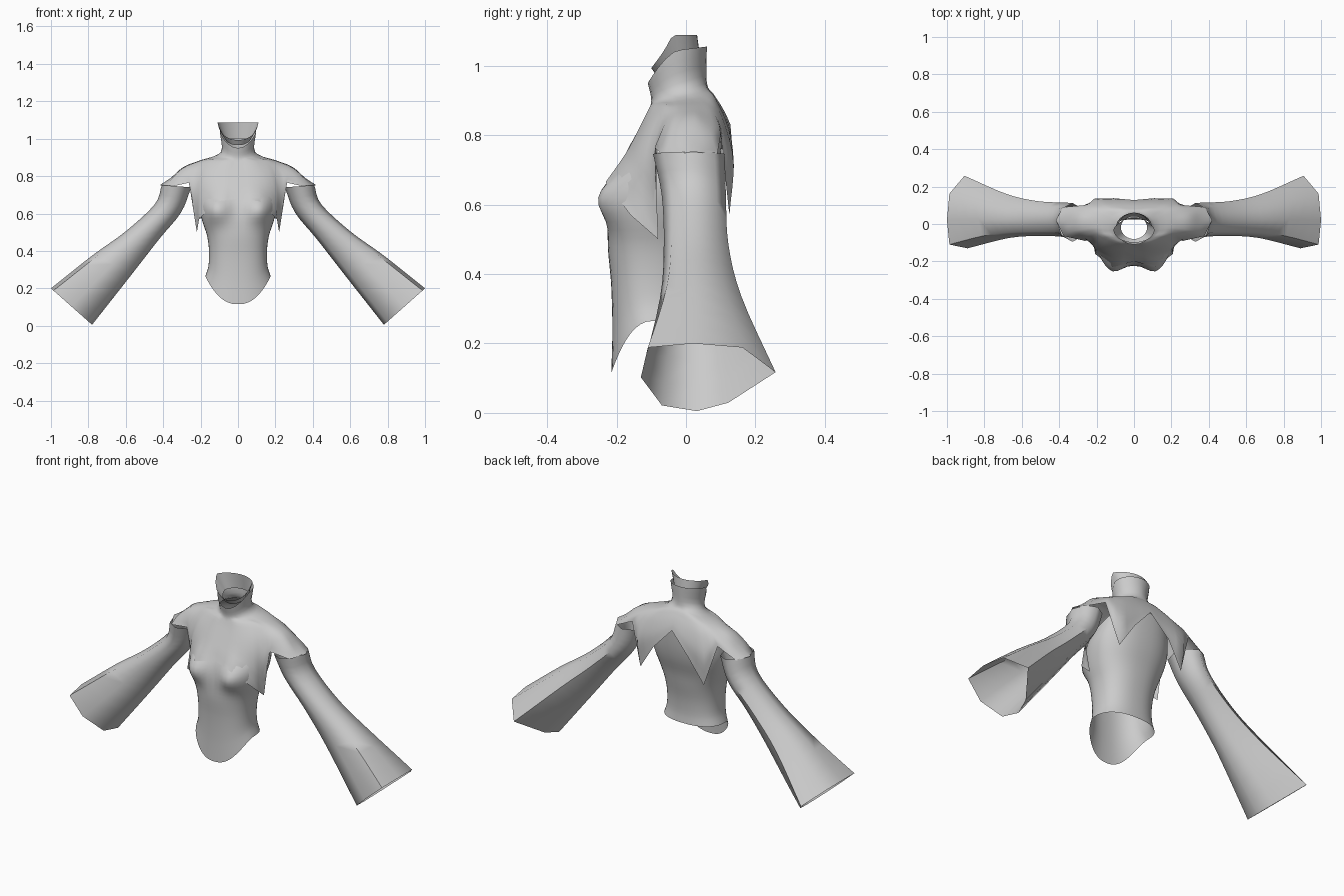
import bpy, math
from mathutils import Vector

if "Cube" in bpy.data.objects:
    bpy.data.objects.remove(bpy.data.objects["Cube"])

cloth = bpy.data.materials.new("light_grey_cloth")
cloth.diffuse_color = (0.6, 0.6, 0.6, 1)
cloth.use_nodes = True
cloth.node_tree.nodes["Principled BSDF"].inputs["Base Color"].default_value = cloth.diffuse_color


def spline(pts, steps):
    """Smooth curve through points of any dimension."""
    pts = [Vector(p) for p in pts]
    p = [2 * pts[0] - pts[1]] + pts + [2 * pts[-1] - pts[-2]]
    out = []
    for i in range(1, len(p) - 2):
        a, b, c, d = p[i - 1:i + 3]
        for k in range(steps):
            t = k / steps
            out.append(0.5 * (2 * b + (c - a) * t + (2 * a - 5 * b + 4 * c - d) * t * t
                              + (3 * b - a - 3 * c + d) * t ** 3))
    return out + [pts[-1]]


def loft(name, rows):
    """Open shell through closed rows of equal point count."""
    n = len(rows[0])
    verts = [tuple(v) for r in rows for v in r]
    faces = [(j * n + i, j * n + (i + 1) % n, (j + 1) * n + (i + 1) % n, (j + 1) * n + i)
             for j in range(len(rows) - 1) for i in range(n)]
    me = bpy.data.meshes.new(name)
    me.from_pydata(verts, [], faces)
    me.materials.append(cloth)
    me.update()
    ob = bpy.data.objects.new(name, me)
    bpy.context.collection.objects.link(ob)
    bpy.ops.object.select_all(action='DESELECT')
    ob.select_set(True)
    bpy.context.view_layer.objects.active = ob
    bpy.ops.object.mode_set(mode='EDIT')
    bpy.ops.mesh.select_all(action='SELECT')
    bpy.ops.mesh.normals_make_consistent(inside=False)
    bpy.ops.object.mode_set(mode='OBJECT')
    bpy.ops.object.shade_smooth_by_angle(angle=math.radians(60))
    return ob


def angles(n):
    return [2 * math.pi * i / n for i in range(n)]


def soft(v, p=0.85):
    return math.copysign(abs(v) ** p, v)


def bust(x, z):
    return .062 * math.exp(-((abs(x) - .12) / .075) ** 2 - ((z - .62) / .07) ** 2)


# Bodice: z, half width, front y, back y
rings = [(.265, .175, -.215, .03), (.32, .158, -.212, .025), (.4, .155, -.218, .03),
         (.48, .165, -.225, .045), (.55, .188, -.222, .06), (.62, .207, -.208, .085),
         (.68, .214, -.195, .1), (.75, .2, -.168, .108)]
rings = spline(rings, 3)


def body_y(x, z):
    """Front surface of the bodice."""
    z, w, yf, yb = min(rings, key=lambda r: abs(r[0] - z))
    s = min(1, abs(x) / w) ** (1 / .85)
    return (yf + yb) / 2 - (yb - yf) / 2 * (1 - s * s) ** .425 - bust(x, z)


rows = []
for j, (z, w, yf, yb) in enumerate(rings):
    row = []
    low = max(0, 1 - j / 5)          # pointed front hem fades out upward
    high = j / (len(rings) - 1)      # back rises under the cape
    for a in angles(48):
        c, s = math.cos(a), math.sin(a)
        x = w * soft(s)
        y = (yf + yb) / 2 - (yb - yf) / 2 * soft(c)
        zz = z - .15 * low * max(0, c) ** 2 + .09 * high ** 4 * max(0, -c)
        if c > 0:
            y -= bust(x, z)
        row.append((x, y, zz))
    rows.append(row)
loft("bodice", rows)


# Cape with collar: one column per fold, from collar base to the jagged hem
def neck(a):
    return Vector((.093 * math.sin(a), -.02 - .08 * math.cos(a), .925 - .025 * math.cos(a)))


def collar_top(a):
    c, s = math.cos(a), math.sin(a)
    return Vector((.098 * s, -.022 - (.088 if c > 0 else .082) * c,
                   1.045 - .01 * c - .085 * max(0, c) ** 1.6))


front = [
    [(0, -.112, .86), (0, -.145, .8), (0, -.172, .75), (0, -.2, .68)],
    [(.07, -.105, .88), (.09, -.14, .81), (.105, -.175, .745), (.115, -.22, .665)],
    [(.13, -.08, .88), (.17, -.115, .81), (.195, -.14, .72), (.208, -.16, .57)],
    [(.17, -.06, .88), (.22, -.085, .80), (.23, -.105, .68), (.22, -.08, .5)],
    [(.19, -.04, .88), (.25, -.06, .835), (.265, -.075, .8), (.262, -.09, .765)],
    [(.2, -.02, .883), (.29, -.03, .845), (.35, -.045, .79), (.375, -.065, .74)]]
back = [
    [(.2, .02, .885), (.29, .025, .85), (.36, .02, .79), (.418, .02, .752)],
    [(.19, .055, .883), (.28, .06, .84), (.34, .075, .79), (.38, .09, .745)],
    [(.17, .07, .885), (.22, .085, .855), (.25, .095, .83), (.27, .1, .8)],
    [(.13, .08, .895), (.18, .112, .83), (.21, .137, .72), (.2, .125, .57)],
    [(.08, .082, .91), (.1, .112, .85), (.11, .132, .78), (.11, .138, .71)],
    [(0, .078, .92), (0, .098, .89), (0, .115, .86), (0, .128, .83)]]
# Lay the front hem onto the bodice
for col in front[:2]:
    x, y, z = col[-1]
    col[-1] = (x, body_y(x, z) - .002, z)
cols = []
for i, pts in enumerate(front + back):
    a = math.pi * i / 11
    cols.append(spline([collar_top(a), neck(a)] + pts, 4))
# Halve the spacing between folds
fine = [cols[0]]
for a, b in zip(cols, cols[1:]):
    fine += [[(p + q) / 2 for p, q in zip(a, b)], b]
for col in fine[:4]:
    for p in col:
        if .66 < p.z < .75:
            p.y = min(p.y, body_y(p.x, p.z) - .002)
full = fine + [[Vector((-p.x, p.y, p.z)) for p in c] for c in fine[-2:0:-1]]
loft("shoulder_cape", [[c[k] for c in full] for k in range(len(full[0]))])

# Inner collar: flared with a V at the front
base, top = [], []
for a in angles(32):
    c, s = math.cos(a), math.sin(a)
    v = max(0, (c - .15) / .85)
    base.append((.07 * s, -.018 - .062 * c, 1.0 - .035 * v))
    flare = .11 - .02 * max(0, -c)
    top.append((flare * s, -.03 - (.07 if c > 0 else .062) * c, 1.088 - .095 * v ** .8))
loft("inner_collar", [base, top])

# Bell sleeves: upper x z, lower x z, front y, back y
sections = [(.408, .752, .25, .74, -.095, .112), (.445, .65, .305, .605, -.07, .115),
            (.6, .505, .42, .465, -.064, .122), (.78, .375, .56, .285, -.075, .16),
            (1, .2, .78, .005, -.13, .258)]
# Uneven cuff outline: position across the opening, y
cuff = [(1, .02), (.88, .16), (.15, .255), (-.75, .12),
        (-1, .03), (-.83, -.07), (0, -.13), (.88, -.11)]
for side, word in ((1, "left"), (-1, "right")):
    rows = []
    path = spline(sections, 4)
    for j, (ux, uz, lx, lz, yf, yb) in enumerate(path):
        k = max(0, (j / (len(path) - 1) - .3) / .7)
        row = []
        for a, (cu, cy) in zip(angles(8), cuff):
            c = math.cos(a) * (1 - k) + cu * k
            # cuff shape scaled to this section's depth
            y0 = (yf + yb) / 2 + (yb - yf) / 2 * math.sin(a)
            y1 = yf + (cy + .13) / .385 * (yb - yf)
            row.append((side * ((ux + lx) / 2 + (ux - lx) / 2 * c),
                        y0 * (1 - k) + y1 * k,
                        (uz + lz) / 2 + (uz - lz) / 2 * c))
        rows.append(row)
    loft(word + "_sleeve", rows)
